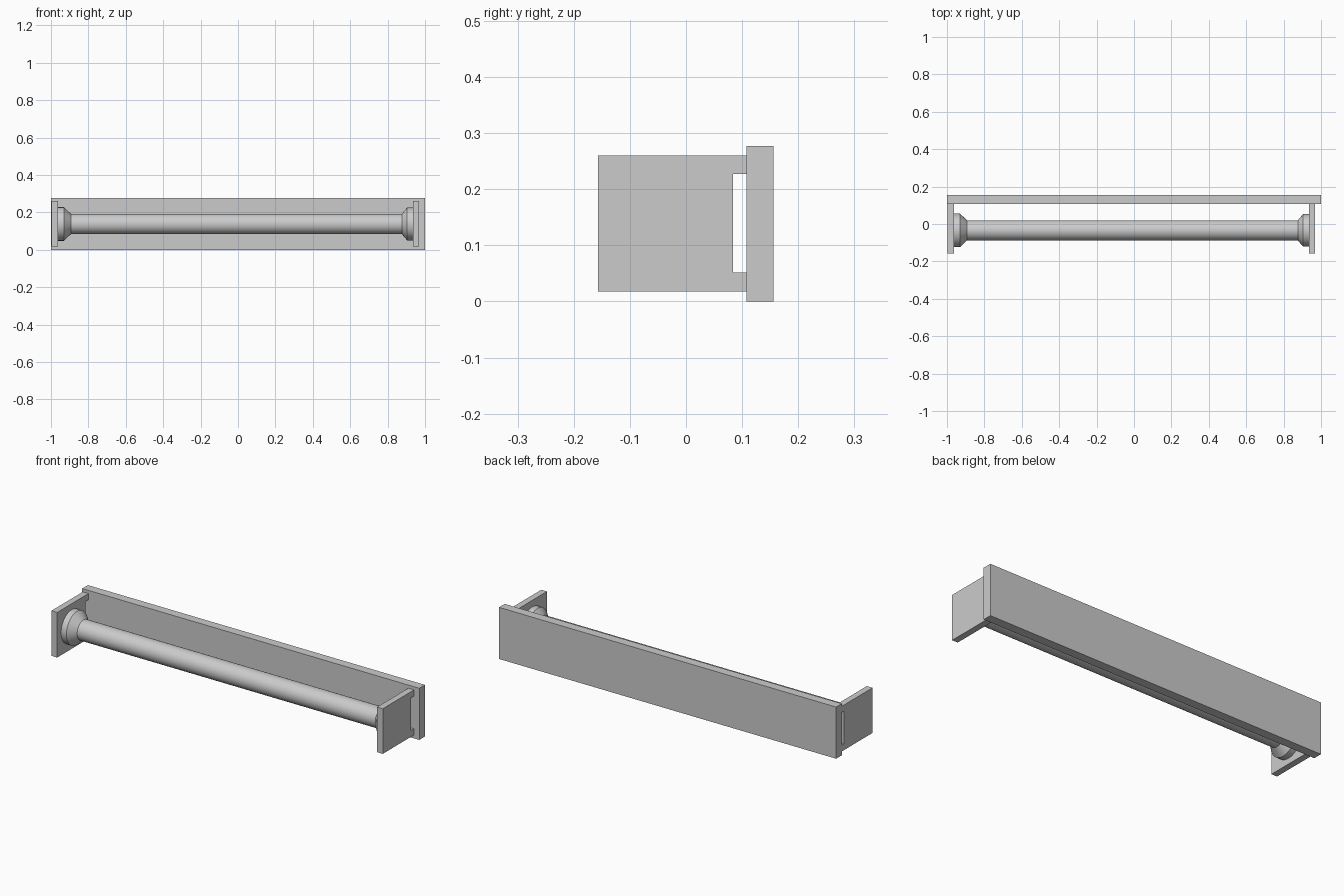
import bpy, bmesh, math

if "Cube" in bpy.data.objects:
    bpy.data.objects.remove(bpy.data.objects["Cube"])

ROD_Y, ROD_Z = -0.034, 0.138


def finish(name, bm, smooth=False):
    bmesh.ops.recalc_face_normals(bm, faces=bm.faces[:])
    mesh = bpy.data.meshes.new(name)
    bm.to_mesh(mesh)
    bm.free()
    obj = bpy.data.objects.new(name, mesh)
    bpy.context.collection.objects.link(obj)
    if smooth:
        bpy.ops.object.select_all(action='DESELECT')
        obj.select_set(True)
        bpy.context.view_layer.objects.active = obj
        bpy.ops.object.shade_smooth_by_angle(angle=math.radians(25))
    return obj


def extrude_x(name, outline, x0, x1):
    """Solid from a (y, z) outline, running from x0 to x1."""
    bm = bmesh.new()
    face = bm.faces.new([bm.verts.new((x0, y, z)) for y, z in outline])
    ext = bmesh.ops.extrude_face_region(bm, geom=[face])["geom"]
    verts = [v for v in ext if isinstance(v, bmesh.types.BMVert)]
    bmesh.ops.translate(bm, verts=verts, vec=(x1 - x0, 0, 0))
    return finish(name, bm)


def lathe_x(name, profile, sides=48):
    """Closed round solid about the rod axis from (x, radius) points."""
    bm = bmesh.new()
    rings = []
    for x, r in profile:
        angles = [2 * math.pi * i / sides for i in range(sides)]
        rings.append([bm.verts.new((x, ROD_Y + r * math.cos(a), ROD_Z + r * math.sin(a)))
                      for a in angles])
    for a, b in zip(rings, rings[1:]):
        for i in range(sides):
            j = (i + 1) % sides
            bm.faces.new((a[i], a[j], b[j], b[i]))
    bm.faces.new(rings[0])
    bm.faces.new(rings[-1])
    return finish(name, bm, smooth=True)


# Back board
extrude_x("back_board", [(0.108, 0), (0.156, 0), (0.156, 0.277), (0.108, 0.277)], -1, 1)

# End brackets, notched along the edge that meets the board
bracket = [(-0.157, 0.018), (0.108, 0.018), (0.108, 0.052), (0.084, 0.052),
           (0.084, 0.227), (0.108, 0.227), (0.108, 0.26), (-0.157, 0.26)]
extrude_x("left_bracket", bracket, -0.997, -0.963)
extrude_x("right_bracket", bracket, 0.935, 0.969)

# Hanging rod
lathe_x("rod", [(-0.9, 0.054), (0.885, 0.054)])

# Flared sockets holding the rod
lathe_x("left_socket", [(-0.963, 0.09), (-0.931, 0.09), (-0.893, 0.054)])
lathe_x("right_socket", [(0.935, 0.087), (0.904, 0.087), (0.876, 0.054)])
